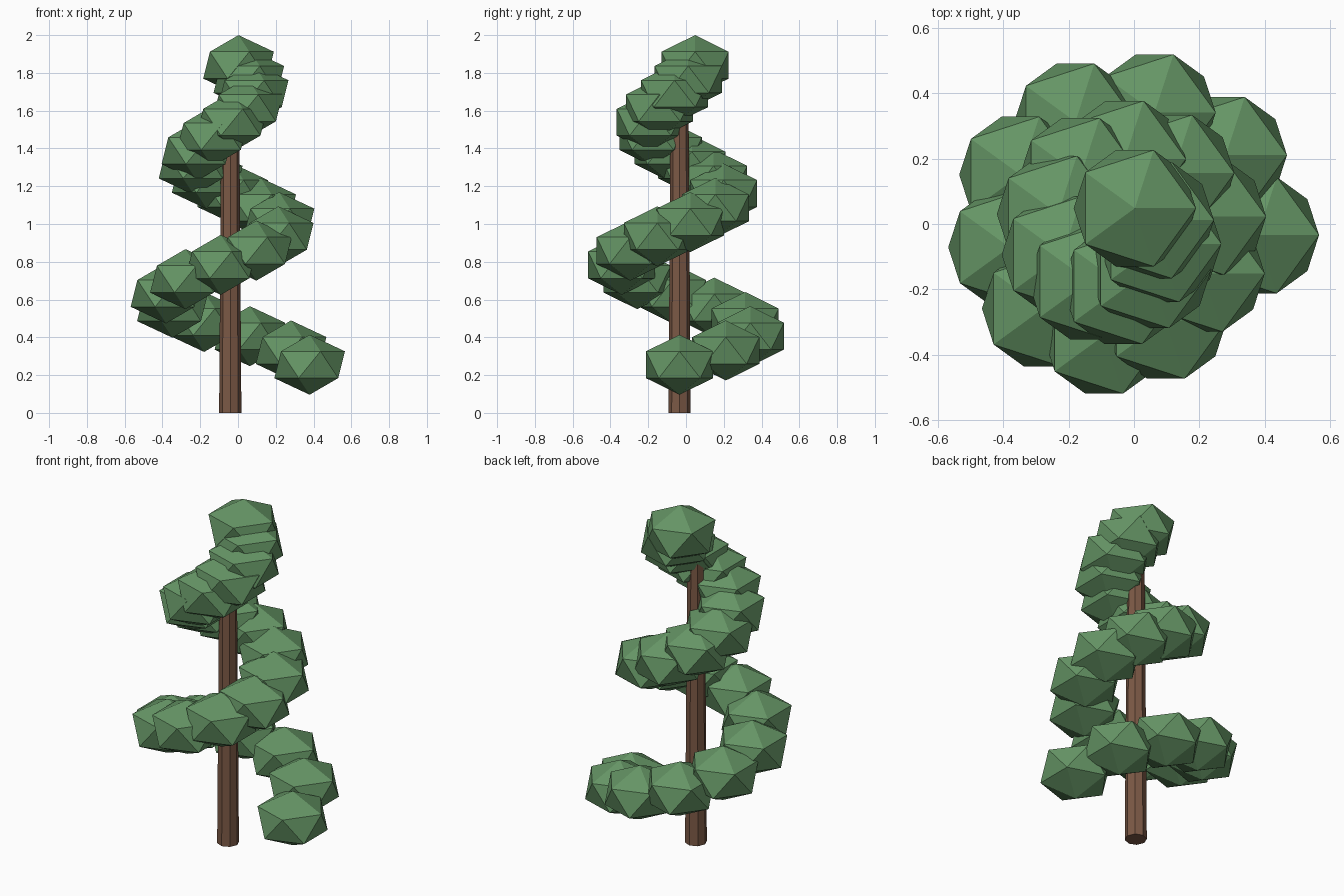
import bpy
from math import cos, sin, pi

if "Cube" in bpy.data.objects:
    bpy.data.objects.remove(bpy.data.objects["Cube"])

AX, AY = -0.041, -0.034      # trunk axis
COUNT = 22


def material(name, rgb):
    m = bpy.data.materials.new(name)
    m.diffuse_color = (*rgb, 1)
    m.use_nodes = True
    m.node_tree.nodes["Principled BSDF"].inputs["Base Color"].default_value = m.diffuse_color
    return m


bark = material("bark", (0.20, 0.10, 0.06))
leaf = material("leaf", (0.13, 0.30, 0.13))

# Tapered eight-sided trunk
height = 1.7
bpy.ops.mesh.primitive_cone_add(vertices=8, radius1=0.059, radius2=0.047,
                                depth=height, location=(AX, AY, height / 2))
trunk = bpy.context.object
trunk.name = "trunk"
trunk.data.materials.append(bark)

# Foliage clumps climbing in a narrowing spiral
for i in range(COUNT):
    t = i / (COUNT - 1)
    a = 0.65 * i
    r = 0.42 + (0.093 - 0.42) * t
    z = 0.255 + (1.841 - 0.255) * t
    bpy.ops.mesh.primitive_ico_sphere_add(
        subdivisions=1, radius=0.209,
        location=(AX + r * cos(a), AY + r * sin(a), z))
    clump = bpy.context.object
    clump.name = f"foliage_clump_{i + 1:02d}"
    clump.scale.z = 0.76
    clump.data.materials.append(leaf)
